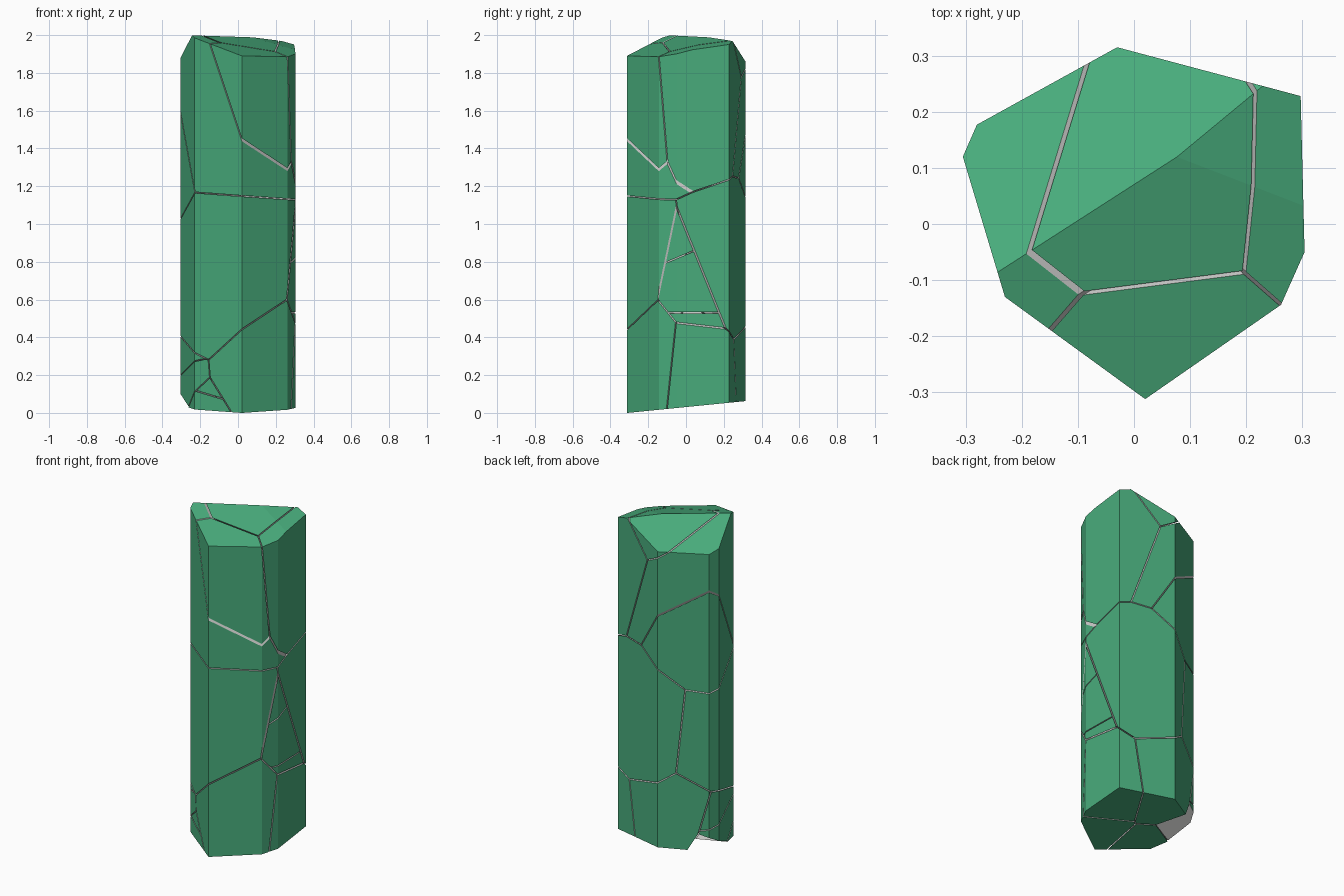
import bpy
import bmesh
from mathutils import Vector

cube = bpy.data.objects.get("Cube")
if cube:
    bpy.data.objects.remove(cube, do_unlink=True)


def make_material(name, color):
    mat = bpy.data.materials.new(name)
    mat.use_nodes = True
    mat.diffuse_color = (*color, 1)
    bsdf = next(n for n in mat.node_tree.nodes if n.type == "BSDF_PRINCIPLED")
    bsdf.inputs["Base Color"].default_value = (*color, 1)
    return mat


GREEN = make_material("crystal_green", (0.065, 0.41, 0.2))
GREY = make_material("broken_inside_grey", (0.58, 0.58, 0.57))
OUTSIDE, INSIDE = 0, 1
HALF_GAP = 0.003


def cut(bm, point, normal, material):
    """Keep what lies behind the plane and cap the opening."""
    bmesh.ops.bisect_plane(bm, geom=bm.verts[:] + bm.edges[:] + bm.faces[:], dist=1e-6,
                           plane_co=point, plane_no=normal, clear_outer=True)
    rim = [e for e in bm.edges if e.is_boundary]
    if rim:
        for face in bmesh.ops.holes_fill(bm, edges=rim, sides=0)["faces"]:
            face.material_index = material


def finish(bm, name):
    if bm.faces:
        bmesh.ops.recalc_face_normals(bm, faces=bm.faces[:])
        mesh = bpy.data.meshes.new(name)
        bm.to_mesh(mesh)
        mesh.materials.append(GREEN)
        mesh.materials.append(GREY)
        bpy.context.collection.objects.link(bpy.data.objects.new(name, mesh))
    bm.free()


# Whole crystal: an eight-sided column trimmed by sloping end facets
outline = [(-0.03, 0.315), (0.297, 0.228), (0.304, -0.05), (0.262, -0.144),
           (0.02, -0.312), (-0.23, -0.13), (-0.305, 0.12), (-0.28, 0.177)]
crystal = bmesh.new()
base = crystal.faces.new([crystal.verts.new((x, y, -0.2)) for x, y in outline])
top = bmesh.ops.extrude_face_region(crystal, geom=[base])["geom"]
bmesh.ops.translate(crystal, vec=(0, 0, 2.6),
                    verts=[v for v in top if isinstance(v, bmesh.types.BMVert)])
# Each facet is height, slope along x, slope along y
for height, sx, sy in [(1.973, -0.196, 0.253), (1.99, -0.24, 0.139), (2.026, 0.288, -0.5)]:
    cut(crystal, (0, 0, height), (-sx, -sy, 1), OUTSIDE)
cut(crystal, (0, 0, 0.031), (0, 0.1, -1), OUTSIDE)

# Centres of the broken pieces
pieces = {
    "upper_left_piece": (-0.09, -0.055, 1.72),
    "top_cap_piece": (0.095, 0.02, 2.04),
    "upper_front_piece": (0.09, -0.22, 1.82),
    "upper_right_piece": (0.33, 0.04, 1.85),
    "middle_front_piece": (-0.17, -0.05, 0.6),
    "middle_left_piece": (-0.478, 0.31, 1.43),
    "middle_back_piece": (0.127, 0.44, 0.65),
    "right_splinter": (0.62, 0.08, 0.5),
    "lower_front_piece": (0.168, -0.128, 0.17),
    "lower_right_piece": (0.24, 0.03, 0.15),
    "lower_back_piece": (-0.06, 0.2, 0.2),
    "lower_left_splinter": (-0.22, -0.06, -0.1),
    "left_splinter": (-0.33, 0.07, 0.12),
    "missing_chip": (-0.32, 0.11, 0.04),
}

# Further cracks inside the splinters: point, normal
cracks = {
    "right_splinter": [((0.3, 0, 0.84), (0, -0.42, 1)), ((0.3, 0, 0.53), (0, 0, 1))],
    "lower_left_splinter": [((-0.2, -0.15, 0.11), (0.3, 0, 1))],
    "left_splinter": [((-0.3, 0.05, 0.22), (0, 0.3, 1))],
}

for name, center in pieces.items():
    if name == "missing_chip":
        continue
    piece = crystal.copy()
    for other_name, other in pieces.items():
        if other_name != name and piece.faces:
            normal = (Vector(other) - Vector(center)).normalized()
            middle = (Vector(other) + Vector(center)) / 2
            cut(piece, middle - normal * HALF_GAP, normal, INSIDE)
    # Slice splinters from the top down
    for number, (point, direction) in enumerate(cracks.get(name, [])):
        normal = Vector(direction).normalized()
        upper = piece.copy()
        cut(upper, Vector(point) + normal * HALF_GAP, -normal, INSIDE)
        finish(upper, f"{name}_chip_{number + 1}")
        cut(piece, Vector(point) - normal * HALF_GAP, normal, INSIDE)
    finish(piece, name)
crystal.free()
